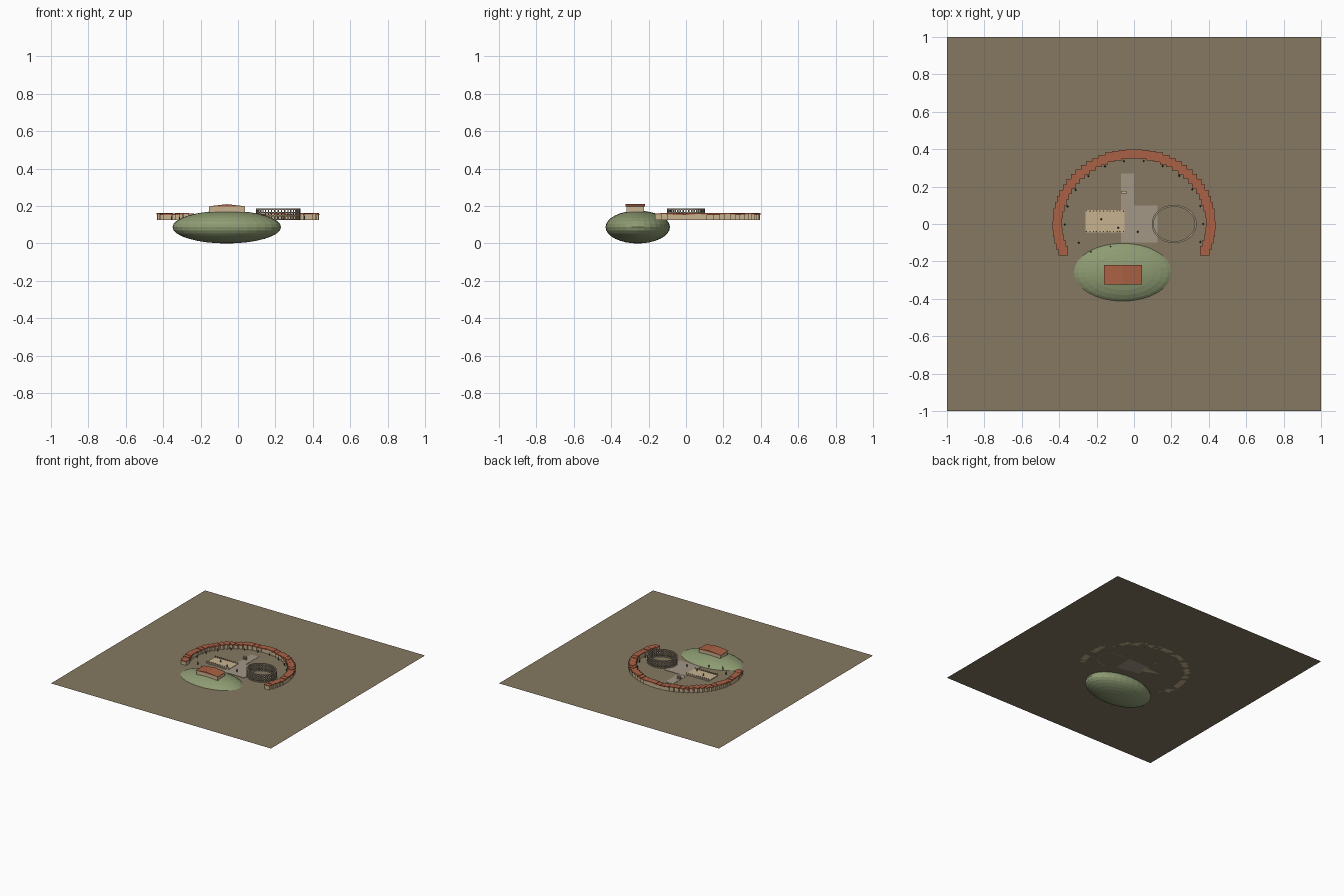
import bpy, bmesh, math
from mathutils import Matrix, Vector

if "Cube" in bpy.data.objects:
    bpy.data.objects.remove(bpy.data.objects["Cube"])

G = 0.125  # ground level

def mat(name, r, g, b):
    m = bpy.data.materials.new(name)
    m.diffuse_color = (r, g, b, 1)
    m.use_nodes = True
    m.node_tree.nodes["Principled BSDF"].inputs["Base Color"].default_value = m.diffuse_color
    return m

EARTH = mat("earth", 0.24, 0.19, 0.12)
GRASS = mat("grass", 0.27, 0.33, 0.17)
BRICK = mat("terracotta", 0.40, 0.12, 0.06)
SAND = mat("sandstone", 0.58, 0.45, 0.28)
STONE = mat("stone", 0.34, 0.28, 0.21)
PAVE = mat("paving", 0.36, 0.31, 0.24)
DARK = mat("dark_green", 0.04, 0.06, 0.03)

def finish(name, bm, material):
    me = bpy.data.meshes.new(name)
    bm.to_mesh(me)
    bm.free()
    me.materials.append(material)
    ob = bpy.data.objects.new(name, me)
    bpy.context.collection.objects.link(ob)
    return ob

def add_box(bm, x0, x1, y0, y1, z0, z1):
    m = Matrix.Translation(((x0+x1)/2, (y0+y1)/2, (z0+z1)/2)) @ Matrix.Diagonal((x1-x0, y1-y0, z1-z0, 1))
    bmesh.ops.create_cube(bm, size=1, matrix=m)

def add_cone(bm, x, y, z, r1, r2, h, n=6):
    bmesh.ops.create_cone(bm, cap_ends=True, segments=n, radius1=r1, radius2=r2, depth=h,
                          matrix=Matrix.Translation((x, y, z + h/2)))

def add_gable(bm, x0, x1, y0, y1, z0, z1):
    xm = (x0+x1)/2
    pts = [(x0, z0), (x1, z0), (xm, z1)]
    f = [bm.verts.new((x, y0, z)) for x, z in pts]
    b = [bm.verts.new((x, y1, z)) for x, z in pts]
    bm.faces.new(f)
    bm.faces.new(b[::-1])
    for i in range(3):
        j = (i+1) % 3
        bm.faces.new((f[j], f[i], b[i], b[j]))

def box(name, material, *dims):
    bm = bmesh.new()
    add_box(bm, *dims)
    return finish(name, bm, material)

# ground plane
bm = bmesh.new()
bmesh.ops.create_grid(bm, x_segments=1, y_segments=1, size=1, matrix=Matrix.Translation((0, 0, G)))
finish("ground", bm, EARTH)

# hill, half sunk through the ground
bm = bmesh.new()
bmesh.ops.create_uvsphere(bm, u_segments=32, v_segments=16, radius=1,
    matrix=Matrix.Translation((-0.06, -0.258, 0.0875)) @ Matrix.Diagonal((0.29, 0.172, 0.0875, 1)))
finish("hill", bm, GRASS)

# temple on the hill
box("hill_temple", SAND, -0.155, 0.038, -0.318, -0.225, 0.15, 0.198)
bm = bmesh.new()
add_gable(bm, -0.16, 0.043, -0.323, -0.22, 0.198, 0.21)
finish("hill_temple_roof", bm, BRICK)

# arc of houses with tiled roofs
walls, roofs = bmesh.new(), bmesh.new()
N = 44
for i in range(N):
    a = math.radians(-22.5 + 225*i/(N-1))
    x, y = 0.41*math.cos(a), 0.375*math.sin(a)
    h = 0.029 + 0.003*math.sin(i*1.3)
    add_box(walls, x-0.022, x+0.022, y-0.022, y+0.022, G, G+h)
    add_box(roofs, x-0.025, x+0.025, y-0.025, y+0.025, G+h, G+h+0.007)
finish("house_walls", walls, SAND)
finish("house_roofs", roofs, BRICK)

# forum paving and road
box("forum", PAVE, -0.07, 0.125, -0.1, 0.1, G, G+0.003)
box("road", PAVE, -0.07, 0.0, -0.1, 0.27, G, G+0.002)

# basilica floor with colonnade stumps
box("basilica_floor", SAND, -0.26, -0.05, -0.045, 0.075, G, G+0.006)
bm = bmesh.new()
for i in range(12):
    for y in (-0.04, 0.07):
        add_cone(bm, -0.253 + 0.0179*i, y, G+0.006, 0.003, 0.0025, 0.012)
finish("basilica_columns", bm, SAND)

# amphitheatre: stacked elliptical rings on columns
CX, RX, RY = 0.215, 0.115, 0.097
def ring(name, z0, z1, t, n=48):
    bm = bmesh.new()
    loops = []
    for i in range(n):
        c, s = math.cos(2*math.pi*i/n), math.sin(2*math.pi*i/n)
        loops.append([bm.verts.new((CX+(RX+d)*c, (RY+d)*s, z))
                      for d, z in ((t, z0), (t, z1), (-t, z1), (-t, z0))])
    for i in range(n):
        a, b = loops[i], loops[(i+1) % n]
        for k in range(4):
            m = (k+1) % 4
            bm.faces.new((a[k], b[k], b[m], a[m]))
    finish(name, bm, STONE)

for k, (z0, z1) in enumerate(((G, 0.131), (0.145, 0.151), (0.164, 0.168), (0.178, 0.187))):
    ring(f"amphitheatre_ring_{k+1}", z0, z1, 0.005)
bm = bmesh.new()
for z0, z1 in ((0.131, 0.145), (0.151, 0.164), (0.168, 0.178)):
    for i in range(40):
        a = 2*math.pi*i/40
        add_cone(bm, CX+RX*math.cos(a), RY*math.sin(a), z0, 0.004, 0.004, z1-z0)
finish("amphitheatre_columns", bm, STONE)

# small arch across the road
bm = bmesh.new()
for x in (-0.064, -0.046):
    add_box(bm, x-0.005, x+0.005, 0.163, 0.177, G, G+0.02)
add_box(bm, -0.07, -0.04, 0.163, 0.177, G+0.02, G+0.028)
finish("road_arch", bm, SAND)

# small trees along the inside of the arc, plus figures in the forum
bm = bmesh.new()
for i in range(13):
    a = math.radians(-16.4 + 16.4*i)
    add_cone(bm, 0.37*math.cos(a), 0.34*math.sin(a), G, 0.005, 0.001, 0.022)
for x, y in ((-0.295, -0.1), (-0.23, -0.15), (-0.125, -0.12)):
    add_cone(bm, x, y, G, 0.005, 0.001, 0.03)
finish("trees", bm, DARK)
bm = bmesh.new()
for x, y in ((-0.175, 0.025), (-0.085, -0.02), (0.02, -0.042)):
    add_cone(bm, x, y, G, 0.006, 0.003, 0.018)
    bmesh.ops.create_icosphere(bm, subdivisions=1, radius=0.004, matrix=Matrix.Translation((x, y, G+0.021)))
finish("figures", bm, DARK)
